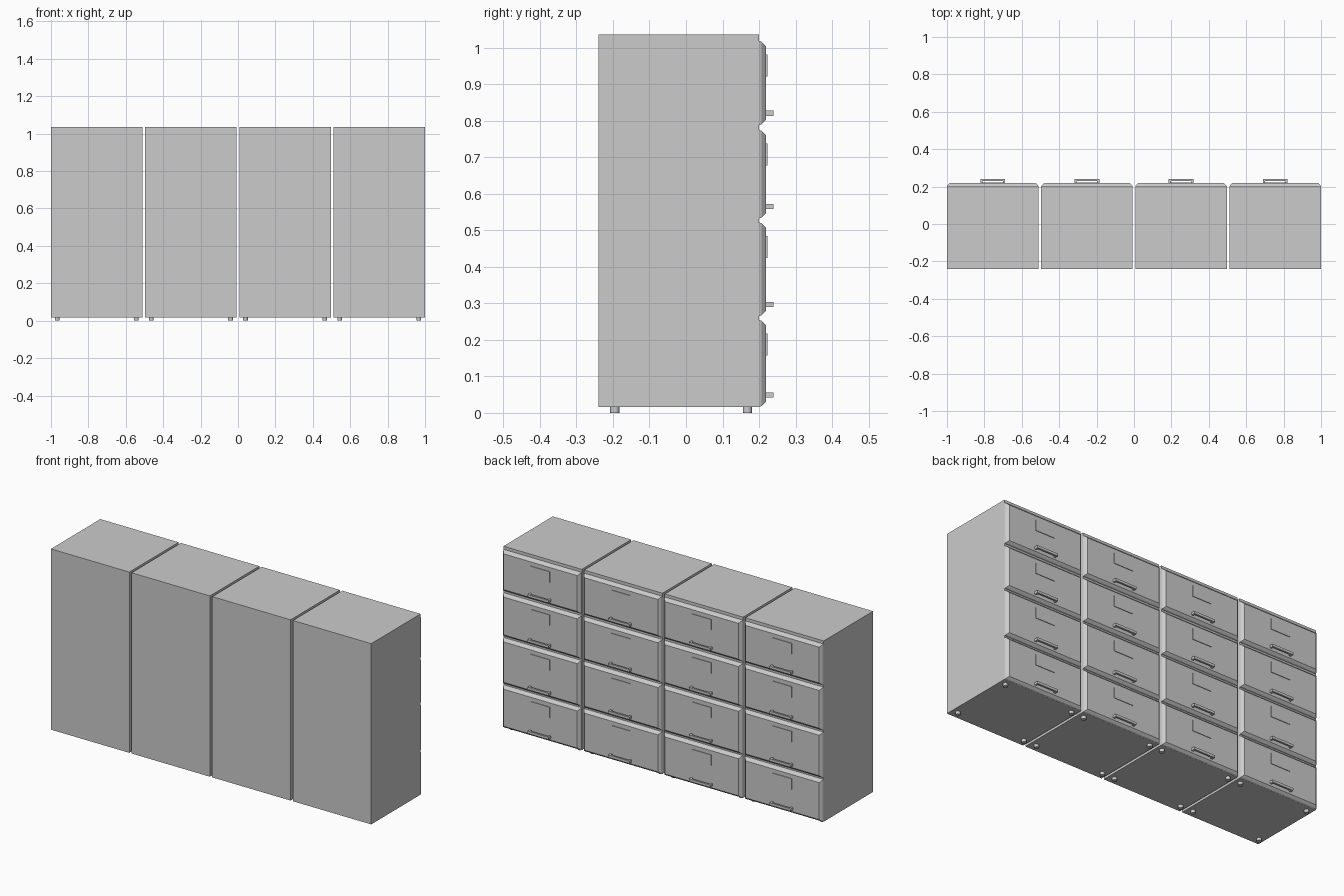
import bpy, bmesh

if "Cube" in bpy.data.objects:
    bpy.data.objects.remove(bpy.data.objects["Cube"])

PITCH, WIDTH = 0.5035, 0.489
DRAWERS = [(0.016, 0.255), (0.264, 0.522), (0.532, 0.775), (0.787, 1.019)]


def finish(name, bm):
    bmesh.ops.recalc_face_normals(bm, faces=bm.faces)
    me = bpy.data.meshes.new(name)
    bm.to_mesh(me)
    bm.free()
    ob = bpy.data.objects.new(name, me)
    bpy.context.collection.objects.link(ob)
    return ob


def add_box(bm, x0, x1, y0, y1, z0, z1):
    geo = bmesh.ops.create_cube(bm, size=1)["verts"]
    for v in geo:
        v.co = (x1 if v.co.x > 0 else x0, y1 if v.co.y > 0 else y0, z1 if v.co.z > 0 else z0)


def body(cx):
    bm = bmesh.new()
    add_box(bm, cx - WIDTH / 2, cx + WIDTH / 2, -0.24, 0.2, 0.016, 1.036)
    finish("cabinet_body", bm)


# Chamfered drawer front, lofted through shrinking rectangles
def drawer_front(cx, z0, z1):
    bm = bmesh.new()
    h, rings = WIDTH / 2, []
    for y, i in ((0.199, 0), (0.207, 0.003), (0.219, 0.015)):
        rings.append([bm.verts.new((cx + x, y, z)) for x, z in
                      ((-h + i, z0 + i), (h - i, z0 + i), (h - i, z1 - i), (-h + i, z1 - i))])
    for a, b in zip(rings, rings[1:]):
        for k in range(4):
            bm.faces.new((a[k], a[(k + 1) % 4], b[(k + 1) % 4], b[k]))
    bm.faces.new(rings[0])
    bm.faces.new(rings[-1])
    finish("drawer_front", bm)


# Open pull handle: C-shaped outline extruded upward
def handle(cx, z0):
    bm = bmesh.new()
    pts = [(-0.066, 0.218), (-0.066, 0.24), (0.066, 0.24), (0.066, 0.218),
           (0.055, 0.218), (0.055, 0.23), (-0.055, 0.23), (-0.055, 0.218)]
    f = bm.faces.new([bm.verts.new((cx + x, y, z0 + 0.026)) for x, y in pts])
    ext = bmesh.ops.extrude_face_region(bm, geom=[f])["geom"]
    bmesh.ops.translate(bm, vec=(0, 0, 0.014),
                        verts=[g for g in ext if isinstance(g, bmesh.types.BMVert)])
    if not any(g is f for g in bm.faces):
        bm.faces.new([v for v in bm.verts][:8])
    finish("drawer_handle", bm)


# Thin label plate on the drawer face
def label_plate(cx, z1):
    bm = bmesh.new()
    add_box(bm, cx - 0.06, cx + 0.06, 0.217, 0.2225, z1 - 0.098, z1 - 0.038)
    finish("label_plate", bm)


def foot(x, y):
    bpy.ops.mesh.primitive_cylinder_add(vertices=24, radius=0.0125, depth=0.018,
                                        location=(x, y, 0.009))
    bpy.context.object.name = "foot"
    bpy.ops.object.shade_smooth_by_angle()


# Four cabinets side by side
for n in range(4):
    cx = (n - 1.5) * PITCH
    body(cx)
    for z0, z1 in DRAWERS:
        drawer_front(cx, z0, z1)
        handle(cx, z0)
        label_plate(cx, z1)
    for dx in (-0.212, 0.212):
        for y in (-0.195, 0.168):
            foot(cx + dx, y)
